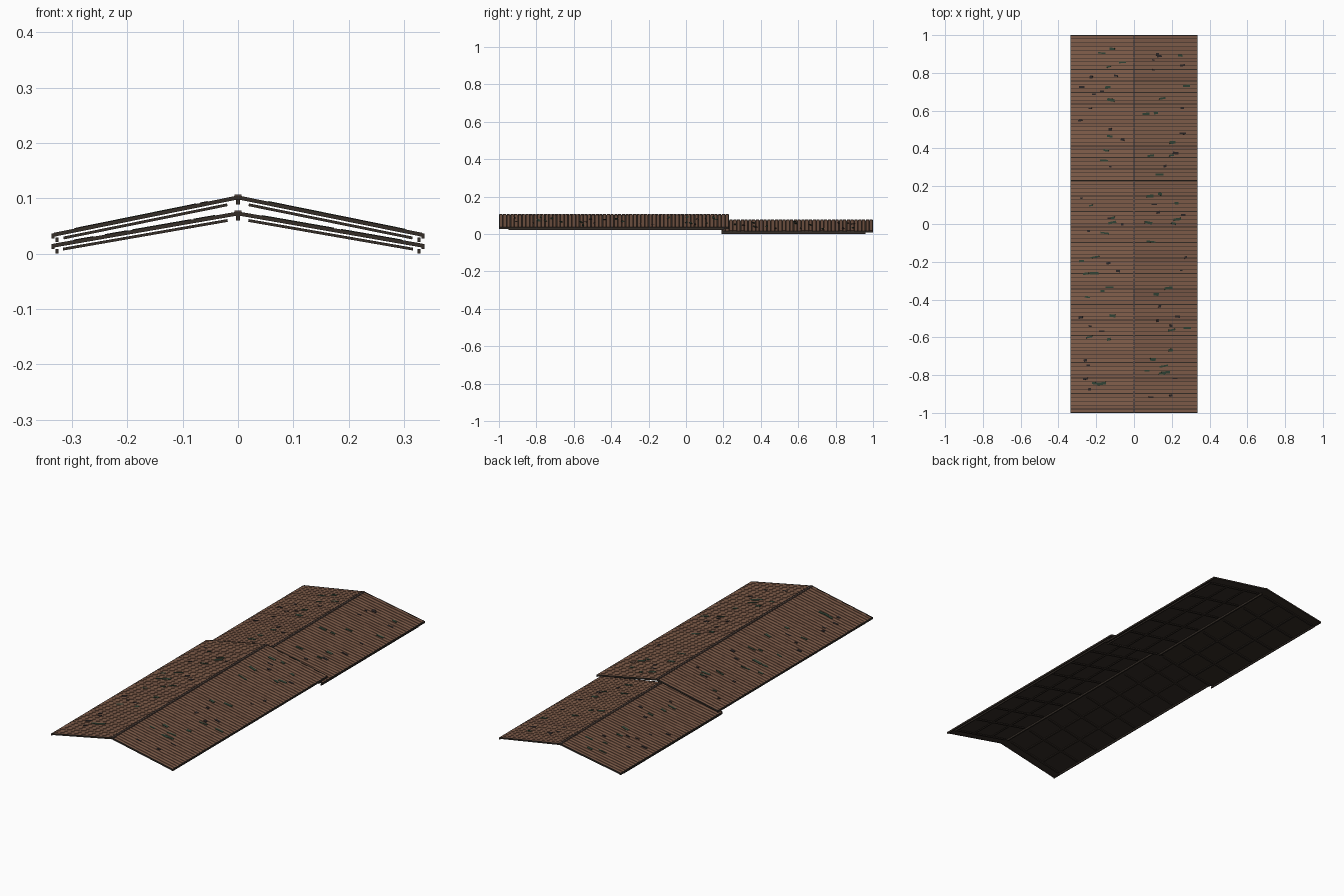
import bpy, bmesh, math, random
from mathutils import Matrix, Vector

if "Cube" in bpy.data.objects:
    bpy.data.objects.remove(bpy.data.objects["Cube"])

random.seed(4)


def mat(name, rgb):
    m = bpy.data.materials.new(name)
    m.diffuse_color = (*rgb, 1)
    m.use_nodes = True
    m.node_tree.nodes["Principled BSDF"].inputs["Base Color"].default_value = m.diffuse_color
    return m


BROWN = mat("weathered_brown", (0.22, 0.112, 0.07))
BROWN2 = mat("worn_brown", (0.20, 0.10, 0.064))
DARK = mat("dark_timber", (0.035, 0.026, 0.02))
CAP = mat("ridge_brown", (0.09, 0.06, 0.05))
MOSS = mat("moss_green", (0.03, 0.055, 0.035))
SOOT = mat("charred_dark", (0.025, 0.02, 0.02))


def part(name, boxes, *mats):
    """One object from boxes given as (matrix, size, material index)."""
    bm = bmesh.new()
    for m, size, idx in boxes:
        r = bmesh.ops.create_cube(bm, size=1, matrix=m @ Matrix.Diagonal((*size, 1)))
        for f in {f for v in r["verts"] for f in v.link_faces}:
            f.material_index = idx
    me = bpy.data.meshes.new(name)
    bm.to_mesh(me)
    bm.free()
    for m in mats:
        me.materials.append(m)
    ob = bpy.data.objects.new(name, me)
    bpy.context.collection.objects.link(ob)


def flat(x, y, z):
    return Matrix.Translation((x, y, z))


def roof(tag, y0, y1, ridge, eave, b0, b1, ridge_beam, eave_beam, eave_trim, rafters):
    W = 0.333
    L, ym = y1 - y0, (y0 + y1) / 2
    ang = math.atan2(ridge - eave, W)
    slope = math.hypot(W, ridge - eave)

    def on(side, d, y, h, spin=0.0):
        """Frame at distance d down the slope, h above its mid surface."""
        base = Matrix.Translation((0, 0, ridge)) @ Matrix.Rotation(side * ang, 4, 'Y')
        return base @ Matrix.Translation((side * d, y, h)) @ Matrix.Rotation(spin, 4, 'Z')

    deck, strips, battens, patches, verge = [], [], [], [], []
    n = round(L / 0.0205)
    step = L / n
    for s in (-1, 1):
        # thin deck and the narrow strips running down the slope
        deck.append((on(s, slope / 2, ym, -0.0015), (slope, L, 0.003), 0))
        for i in range(n):
            y = y0 + (i + 0.5) * step
            strips.append((on(s, slope / 2, y, 0.001 + random.uniform(0, 0.0006)),
                           (slope, step * 0.84, 0.003), int(random.random() < 0.25)))
        # dark boards closing both ends
        for y in (y0 + 0.003, y1 - 0.003):
            verge.append((on(s, slope / 2, y, 0.0), (slope, 0.006, 0.007), 0))
        # rafters and purlins under the deck
        for i in range(rafters):
            y = b0 + 0.005 + (b1 - b0 - 0.01) * i / (rafters - 1)
            battens.append((on(s, slope * 0.508, y, -0.0092), (0.302, 0.01, 0.005), 0))
        for d in (0.11, 0.22):
            battens.append((on(s, d, (b0 + b1) / 2, -0.0092), (0.008, b1 - b0, 0.0046), 0))
        # scattered moss and burnt patches
        for i in range(int(L * 24)):
            c = random.uniform(0.06, 0.29)
            y = random.uniform(y0 + 0.05, y1 - 0.05)
            moss = random.random() < 0.5
            w = random.uniform(0.02, 0.05) if moss else random.uniform(0.012, 0.03)
            patches.append((on(s, c, y, 0.0033, random.uniform(-0.2, 0.2)),
                            (w, random.uniform(0.007, 0.015), 0.0025), 0 if moss else 1))
    part(tag + "_deck", deck, DARK)
    part(tag + "_strips", strips, BROWN, BROWN2)
    part(tag + "_end_boards", verge, DARK)
    part(tag + "_rafters", battens, DARK)
    part(tag + "_patches", patches, MOSS, SOOT)

    # row of small ridge caps
    k = round(L / 0.02)
    part(tag + "_ridge_caps",
         [(flat(0, y0 + (i + 0.5) * L / k, ridge + 0.0015), (0.013, L / k * 0.8, 0.008), 0)
          for i in range(k)], CAP)
    # ridge beam, eave beams and eave trims
    bl, bm_ = b1 - b0, (b0 + b1) / 2
    part(tag + "_ridge_beam", [(flat(0, bm_, ridge_beam), (0.007, bl, 0.009), 0)], DARK)
    part(tag + "_eave_beams",
         [(flat(s * 0.327, bm_, eave_beam), (0.005, bl, 0.008), 0) for s in (-1, 1)], DARK)
    part(tag + "_eave_trims",
         [(flat(s * 0.3345, ym, eave_trim), (0.005, L, 0.009), 0) for s in (-1, 1)], DARK)


roof("upper_roof", -1.0, 0.23, 0.1015, 0.034, -0.95, 0.20, 0.093, 0.025, 0.032, 9)
roof("lower_roof", 0.19, 1.0, 0.0725, 0.0145, 0.19, 0.96, 0.064, 0.004, 0.0125, 6)
